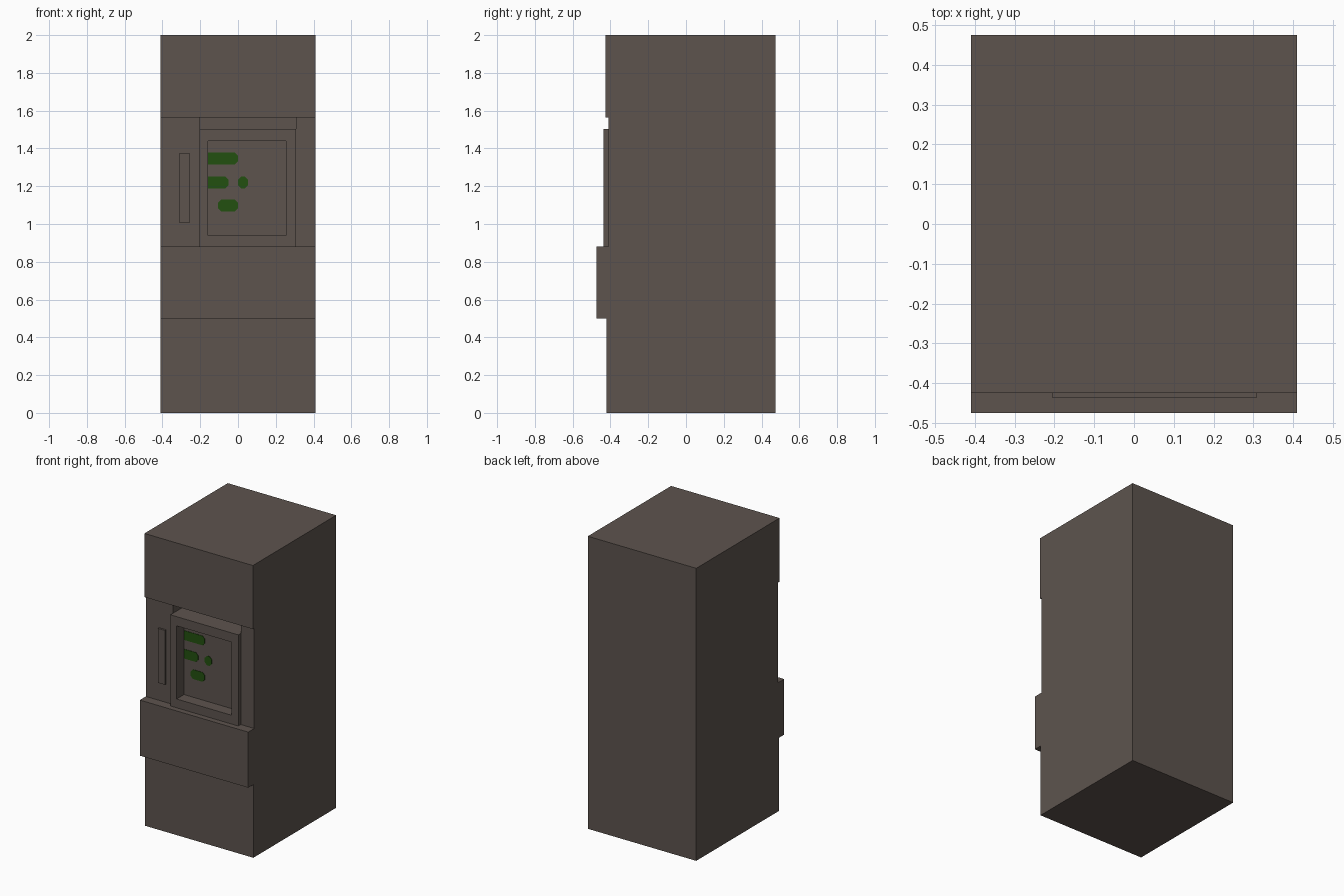
import bpy, bmesh, math
from mathutils import Vector

if "Cube" in bpy.data.objects:
    bpy.data.objects.remove(bpy.data.objects["Cube"])


def material(name, rgb):
    m = bpy.data.materials.new(name)
    m.diffuse_color = (*rgb, 1)
    m.use_nodes = True
    m.node_tree.nodes["Principled BSDF"].inputs["Base Color"].default_value = m.diffuse_color
    return m


BROWN = material("dark_brown", (0.110, 0.088, 0.076))
GREEN = material("screen_green", (0.016, 0.080, 0.005))


def finish(bm, name, mat):
    bmesh.ops.recalc_face_normals(bm, faces=bm.faces[:])
    me = bpy.data.meshes.new(name)
    bm.to_mesh(me)
    bm.free()
    me.materials.append(mat)
    ob = bpy.data.objects.new(name, me)
    bpy.context.collection.objects.link(ob)
    return ob


def box(bm, x0, x1, y0, y1, z0, z1):
    for v in bmesh.ops.create_cube(bm, size=1)["verts"]:
        v.co = Vector((x1 if v.co.x > 0 else x0,
                       y1 if v.co.y > 0 else y0,
                       z1 if v.co.z > 0 else z0))


def push_in(bm, face, depth):
    # extrude one face and move it back into the part
    new = bmesh.ops.extrude_discrete_faces(bm, faces=[face])["faces"][0]
    bmesh.ops.translate(bm, verts=new.verts[:], vec=(0, depth, 0))


# main cabinet: side profile (y, z) extruded across x
HALF = 0.41
PROFILE = [(0.475, 0), (0.475, 2), (-0.425, 2), (-0.425, 1.565), (-0.41, 1.565),
           (-0.41, 0.88), (-0.475, 0.88), (-0.475, 0.5), (-0.42, 0.5), (-0.42, 0)]
bm = bmesh.new()
side = bm.faces.new([bm.verts.new((-HALF, y, z)) for y, z in PROFILE])
ext = bmesh.ops.extrude_face_region(bm, geom=[side], use_keep_orig=True)["geom"]
bmesh.ops.translate(bm, verts=[g for g in ext if isinstance(g, bmesh.types.BMVert)],
                    vec=(2 * HALF, 0, 0))
bmesh.ops.recalc_face_normals(bm, faces=bm.faces[:])

# recess that holds the screen frame
FX0, FX1 = -0.205, 0.308
for x in (FX0, FX1):
    bmesh.ops.bisect_plane(bm, geom=bm.verts[:] + bm.edges[:] + bm.faces[:],
                           plane_co=(x, 0, 0), plane_no=(1, 0, 0))
panel = min(bm.faces, key=lambda f: (f.calc_center_median()
                                     - Vector(((FX0 + FX1) / 2, -0.41, 1.2225))).length)
push_in(bm, panel, 0.11)
bmesh.ops.dissolve_limit(bm, angle_limit=math.radians(1),
                         verts=bm.verts[:], edges=bm.edges[:])
finish(bm, "cabinet", BROWN)

# screen frame with sunken screen
SX0, SX1, SZ0, SZ1, SCREEN_Y = -0.158, 0.255, 0.94, 1.44, -0.357
bm = bmesh.new()
box(bm, FX0, FX1, -0.437, -0.30, 0.88, 1.503)
front = min(bm.faces, key=lambda f: f.calc_center_median().y)
bmesh.ops.inset_individual(bm, faces=[front], thickness=0.05)
c = front.calc_center_median()
for v in front.verts:
    v.co.x = SX1 if v.co.x > c.x else SX0
    v.co.z = SZ1 if v.co.z > c.z else SZ0
push_in(bm, front, SCREEN_Y + 0.437)
finish(bm, "screen_frame", BROWN)

# raised bar handle
bm = bmesh.new()
box(bm, -0.31, -0.257, -0.423, -0.405, 1.005, 1.377)
finish(bm, "handle", BROWN)


# green indicator plates on the screen, with chamfered ends
def indicator(name, x0, x1, zc, cut_left):
    h, r = 0.032, 0.017
    pts = [(x1 - r, zc - h), (x1, zc - h + r), (x1, zc + h - r), (x1 - r, zc + h)]
    if cut_left:
        pts += [(x0, zc + h), (x0, zc - h)]
    else:
        pts += [(x0 + r, zc + h), (x0, zc + h - r), (x0, zc - h + r), (x0 + r, zc - h)]
    bm = bmesh.new()
    f = bm.faces.new([bm.verts.new((x, SCREEN_Y + 0.001, z)) for x, z in pts])
    ext = bmesh.ops.extrude_face_region(bm, geom=[f], use_keep_orig=True)["geom"]
    bmesh.ops.translate(bm, verts=[g for g in ext if isinstance(g, bmesh.types.BMVert)],
                        vec=(0, -0.004, 0))
    finish(bm, name, GREEN)


indicator("indicator_top", SX0, 0.0, 1.347, True)
indicator("indicator_middle", SX0, -0.05, 1.220, True)
indicator("indicator_dot", 0.0, 0.053, 1.220, False)
indicator("indicator_bottom", -0.106, 0.0, 1.098, False)
